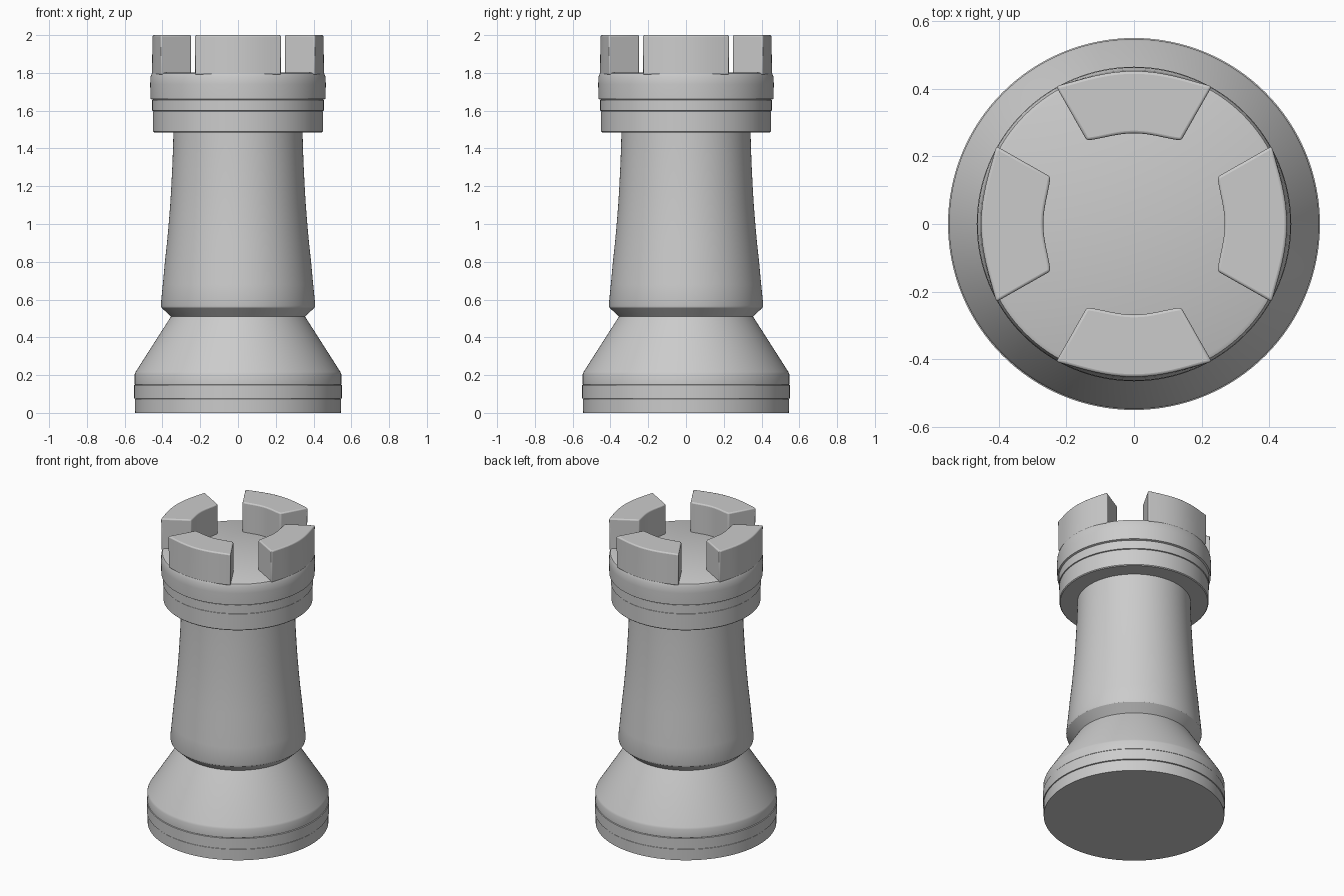
import bpy, bmesh, math

if "Cube" in bpy.data.objects:
    bpy.data.objects.remove(bpy.data.objects["Cube"])

SEG = 128


def finish(name, bm):
    mesh = bpy.data.meshes.new(name)
    bm.to_mesh(mesh)
    bm.free()
    ob = bpy.data.objects.new(name, mesh)
    bpy.context.collection.objects.link(ob)
    bpy.ops.object.select_all(action='DESELECT')
    bpy.context.view_layer.objects.active = ob
    ob.select_set(True)
    bpy.ops.object.shade_smooth_by_angle(angle=math.radians(25))
    return ob


def lathe(name, profile):
    """Spin a bottom-to-top (radius, z) profile; radius 0 closes to a point."""
    bm = bmesh.new()
    rings = []
    for r, z in profile:
        if r == 0:
            rings.append([bm.verts.new((0, 0, z))] * SEG)
        else:
            rings.append([bm.verts.new((r * math.cos(t), r * math.sin(t), z))
                          for t in (2 * math.pi * k / SEG for k in range(SEG))])
    for a, b in zip(rings, rings[1:]):
        for k in range(SEG):
            n = (k + 1) % SEG
            quad = list(dict.fromkeys((a[k], a[n], b[n], b[k])))
            bm.faces.new(quad)
    return finish(name, bm)


# Stepped foot with flared cone
lathe("base", [(0, 0), (0.545, 0), (0.546, 0.073), (0.543, 0.075), (0.55, 0.077),
               (0.55, 0.147), (0.544, 0.149), (0.547, 0.151), (0.547, 0.205),
               (0.542, 0.217), (0.355, 0.51)])

# Tapered column with undercut skirt
lathe("shaft", [(0.355, 0.51), (0.406, 0.558), (0.409, 0.57), (0.398, 0.68),
                (0.387, 0.8), (0.376, 0.9), (0.367, 1.0), (0.359, 1.1),
                (0.353, 1.2), (0.348, 1.3), (0.344, 1.4), (0.342, 1.485)])

# Banded crown with flat floor
lathe("crown", [(0.342, 1.485), (0.445, 1.485), (0.45, 1.49), (0.45, 1.596),
                (0.447, 1.598), (0.454, 1.6), (0.454, 1.656), (0.451, 1.658),
                (0.463, 1.662), (0.465, 1.74), (0.463, 1.78), (0.456, 1.797),
                (0.445, 1.802), (0, 1.802)])


def battlement(name, centre):
    """Radial block whose outer wall flares slightly at its corners."""
    bm = bmesh.new()
    steps, half = 20, math.radians(29.5)
    rows = []
    for k in range(steps + 1):
        u = 2 * k / steps - 1
        flare = 0.016 * u ** 4
        t = centre + u * half
        section = [(0.268 + flare, 1.79), (0.456 + flare * 0.6, 1.79),
                   (0.452 + flare, 2.0), (0.268 + flare, 2.0)]
        rows.append([bm.verts.new((r * math.cos(t), r * math.sin(t), z))
                     for r, z in section])
    for a, b in zip(rows, rows[1:]):
        for i in range(4):
            j = (i + 1) % 4
            bm.faces.new((a[i], a[j], b[j], b[i]))
    bm.faces.new(rows[0])
    bm.faces.new(rows[-1])
    bmesh.ops.recalc_face_normals(bm, faces=bm.faces)
    ob = finish(name, bm)
    bev = ob.modifiers.new("soft_edges", 'BEVEL')
    bev.width = 0.008
    bev.segments = 3
    bev.limit_method = 'ANGLE'


# Four battlements facing the axes
for q in range(4):
    battlement(f"battlement_{q + 1}", q * math.pi / 2)
